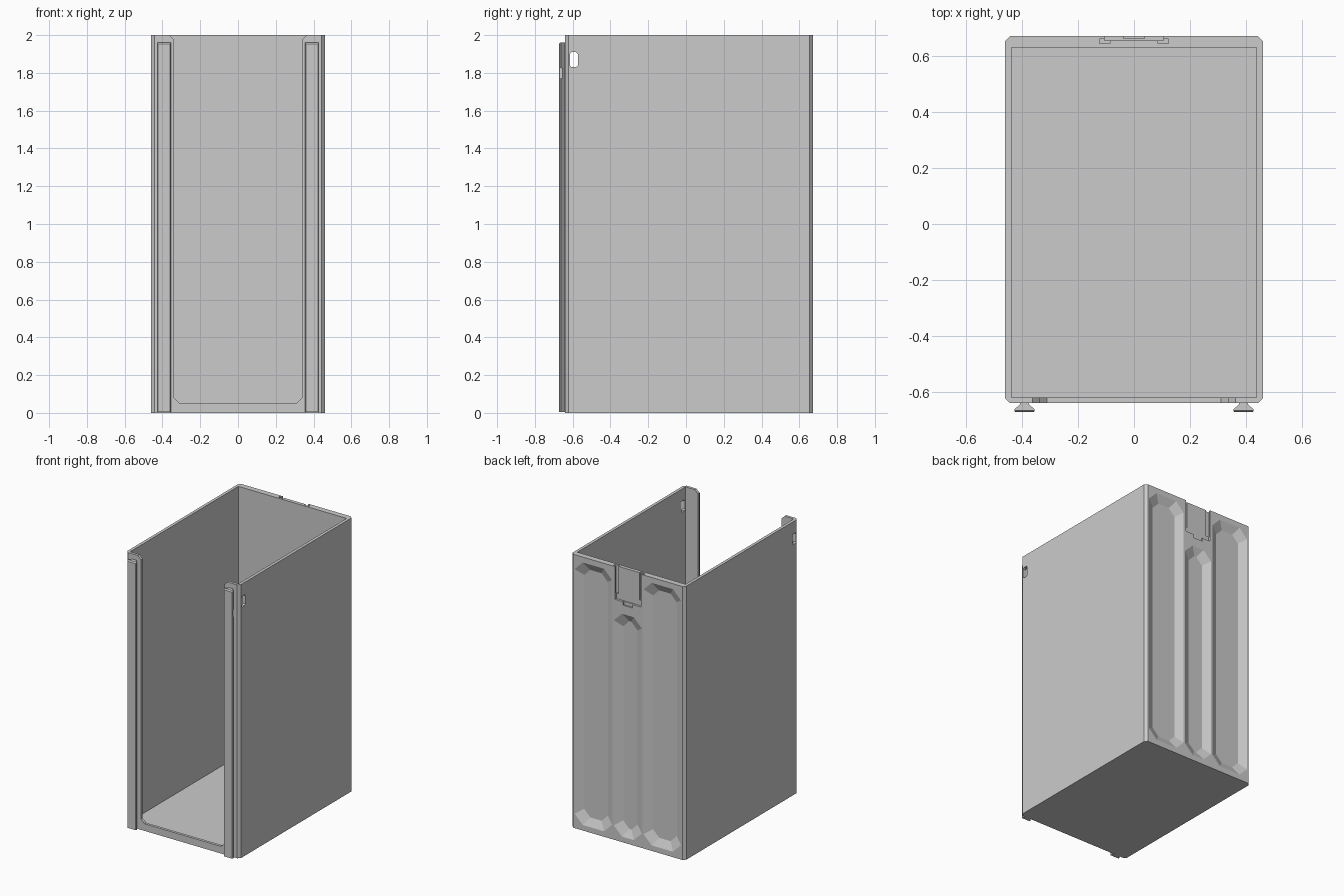
import bpy, bmesh

if "Cube" in bpy.data.objects:
    bpy.data.objects.remove(bpy.data.objects["Cube"])

PLACE = {'x': lambda p, t: (t, p[0], p[1]),
         'y': lambda p, t: (p[0], t, p[1]),
         'z': lambda p, t: (p[0], p[1], t)}


def finish(name, bm):
    bmesh.ops.recalc_face_normals(bm, faces=bm.faces)
    me = bpy.data.meshes.new(name)
    bm.to_mesh(me)
    bm.free()
    ob = bpy.data.objects.new(name, me)
    bpy.context.collection.objects.link(ob)
    return ob


def loft(name, axis, pts, a, b, pts_b=None):
    """Solid between a profile at a and a matching profile at b."""
    bm = bmesh.new()
    A = [bm.verts.new(PLACE[axis](p, a)) for p in pts]
    B = [bm.verts.new(PLACE[axis](p, b)) for p in (pts_b or pts)]
    n = len(A)
    bm.faces.new(A)
    bm.faces.new(B[::-1])
    for i in range(n):
        j = (i + 1) % n
        bm.faces.new((A[i], A[j], B[j], B[i]))
    return finish(name, bm)


def frame(name, axis, pts, a, b, width):
    """Thin closed frame following a profile, from a to b."""
    bm = bmesh.new()
    f = bm.faces.new([bm.verts.new(PLACE[axis](p, a)) for p in pts])
    bmesh.ops.inset_region(bm, faces=[f], thickness=width, use_even_offset=True)
    bmesh.ops.delete(bm, geom=[f], context='FACES')
    ext = bmesh.ops.extrude_face_region(bm, geom=bm.faces[:], use_keep_orig=True)
    moved = [v for v in ext['geom'] if isinstance(v, bmesh.types.BMVert)]
    bmesh.ops.translate(bm, verts=moved, vec=PLACE[axis]((0, 0), b - a))
    return finish(name, bm)


def cut_rect(x0, x1, y0, y1, c):
    """Rectangle with cut corners."""
    return [(x0 + c, y0), (x1 - c, y0), (x1, y0 + c), (x1, y1 - c),
            (x1 - c, y1), (x0 + c, y1), (x0, y1 - c), (x0, y0 + c)]


def rect(x0, x1, y0, y1):
    return [(x0, y0), (x1, y0), (x1, y1), (x0, y1)]


def cut(ob, cutters):
    """Subtract the cutters and remove them."""
    bpy.context.view_layer.objects.active = ob
    for c in cutters:
        c.hide_render = True
        m = ob.modifiers.new("cut", 'BOOLEAN')
        m.operation, m.solver, m.object = 'DIFFERENCE', 'EXACT', c
        bpy.ops.object.modifier_apply(modifier=m.name)
        bpy.data.objects.remove(c)


# Bin body with chamfered upright corners
BACK, FRONT, W = 0.672, -0.64, 0.46
body = loft("bin_body", 'z',
            cut_rect(-W, W, FRONT, BACK, 0.018), 0, 2)

cutters = [loft("cavity", 'z', rect(-0.438, 0.438, -0.62, 0.63), 0.028, 2.1)]

# Front opening, cut corners below and flared at the top
half = [(0.31, 0.052), (0.338, 0.08), (0.338, 1.975), (0.363, 2.0), (0.363, 2.1)]
cutters.append(loft("opening", 'y',
                    half + [(-x, z) for x, z in half[::-1]], -0.7, -0.6))

# Side panel grooves inside and out
panel = [(-0.535, 1.83), (-0.435, 1.93), (0.597, 1.93), (0.597, 0.15),
         (0.5, 0.054), (-0.215, 0.054), (-0.535, 0.374)]
for s in (-1, 1):
    cutters.append(frame("outer_groove", 'x', panel, s * 0.456, s * 0.47, 0.007))
    cutters.append(frame("inner_groove", 'x', panel, s * 0.43, s * 0.442, 0.007))

# Finger slots through both sides
cutters.append(loft("side_slot", 'x',
                    cut_rect(-0.615, -0.573, 1.83, 1.91, 0.009), -0.6, 0.6))

# Sloped recesses on the back
D, S = 0.03, 0.055
for x0, x1, top in ((-0.43, -0.128, 1.96), (-0.113, 0.113, 1.67), (0.128, 0.43, 1.96)):
    k = (0.01 + D) / D
    outer = cut_rect(x0 - S / 3, x1 + S / 3, 0.04 - S / 3, top + S / 3, 0.07)
    inner = cut_rect(x0 + S, x1 - S, 0.04 + S, top - S, 0.05)
    cutters.append(loft("back_recess", 'y', outer, BACK + 0.01, BACK - D, inner))

# Latch pocket at the top of the back
cutters.append(loft("latch_pocket", 'y', rect(-0.105, 0.105, 1.76, 2.1), 0.656, 0.7))
cutters.append(loft("latch_tab", 'y', rect(-0.038, 0.038, 1.735, 1.77), 0.662, 0.7))
for s in (-1, 1):
    cutters.append(loft("latch_slot", 'z',
                        [(s * 0.085, 0.645), (s * 0.124, 0.645),
                         (s * 0.124, 0.660), (s * 0.085, 0.660)], 1.80, 2.1))
cut(body, cutters)

# Dovetail rails on the front, with a snap notch near the top
for s, side in ((-1, "left"), (1, "right")):
    prof = [(0.016, -0.638), (0.016, -0.644), (0.036, -0.662), (0.036, -0.668),
            (0.032, -0.672)]
    cx = s * 0.391
    prof = [(cx + x, y) for x, y in prof] + [(cx - x, y) for x, y in prof[::-1]]
    rail = loft(side + "_front_rail", 'z', prof, 0.004, 1.962)
    e = cx + s * 0.036
    cut(rail, [loft("snap_notch", 'z',
                    rect(e - 0.008, e + 0.008, -0.669, -0.652), 1.77, 1.825),
               loft("rail_top_bevel", 'x',
                    [(-0.66, 1.97), (-0.68, 1.97), (-0.68, 1.942)],
                    cx - 0.1, cx + 0.1)])
